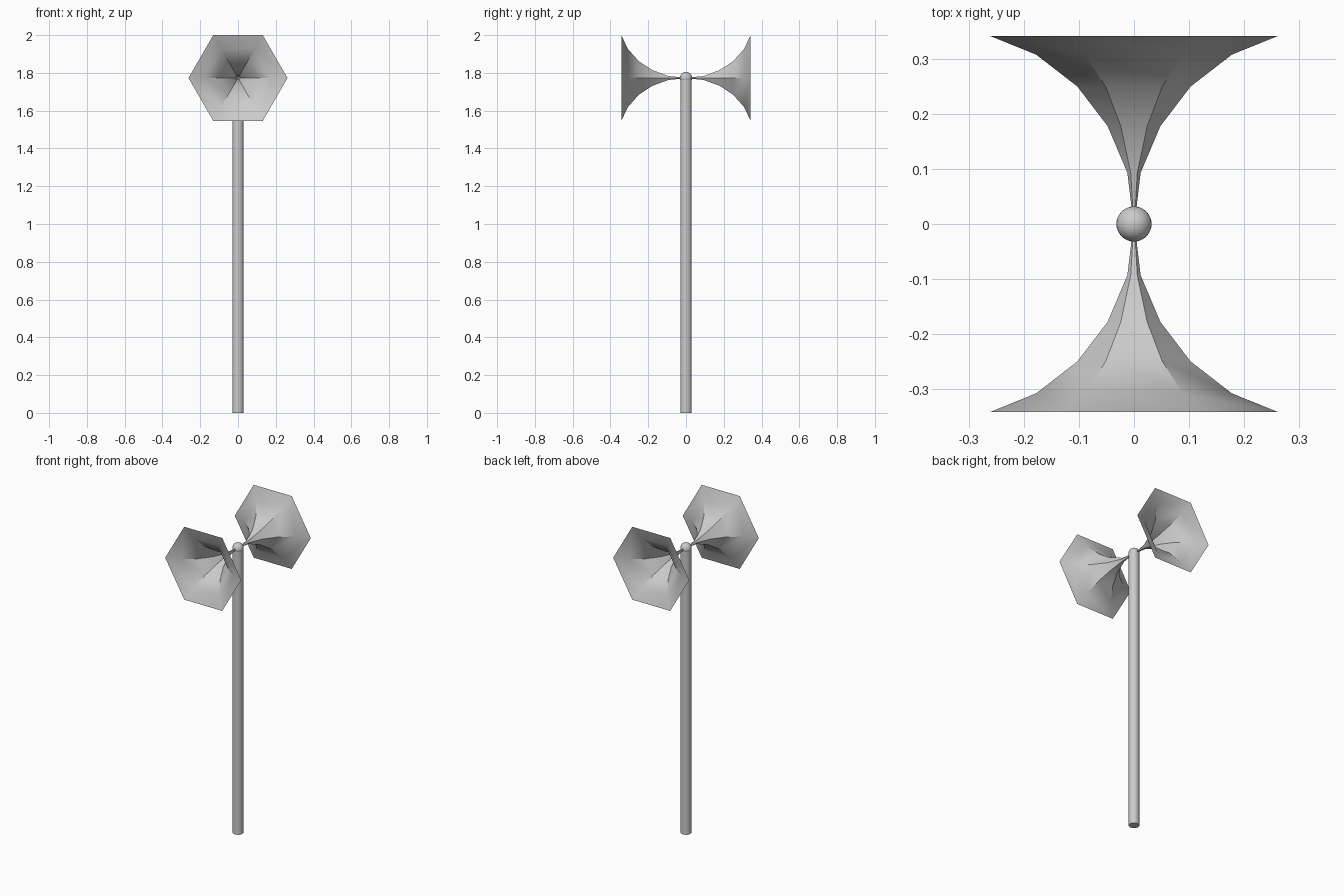
import bpy, bmesh, math

if "Cube" in bpy.data.objects:
    bpy.data.objects.remove(bpy.data.objects["Cube"])

HORN_Z = 1.773
# (distance from pole axis, corner radius) along the flared horn
PROFILE = [(0.0, 0.001), (0.093, 0.012), (0.178, 0.048),
           (0.25, 0.103), (0.308, 0.178), (0.342, 0.262)]
SIDES = 6


def smooth(obj):
    bpy.ops.object.select_all(action='DESELECT')
    obj.select_set(True)
    bpy.context.view_layer.objects.active = obj
    bpy.ops.object.shade_smooth_by_angle(angle=math.radians(30))


def make_horn(name, side):
    """Open six-sided flared horn pointing along side * y."""
    bm = bmesh.new()
    rings = []
    for d, r in PROFILE:
        rings.append([bm.verts.new((r * math.cos(math.tau * i / SIDES), side * d,
                                    HORN_Z + r * math.sin(math.tau * i / SIDES)))
                      for i in range(SIDES)])
    for a, b in zip(rings, rings[1:]):
        for i in range(SIDES):
            j = (i + 1) % SIDES
            quad = (a[i], b[i], b[j], a[j])
            bm.faces.new(quad if side > 0 else quad[::-1])
    mesh = bpy.data.meshes.new(name)
    bm.to_mesh(mesh)
    bm.free()
    obj = bpy.data.objects.new(name, mesh)
    bpy.context.collection.objects.link(obj)
    smooth(obj)


# Pole
bpy.ops.mesh.primitive_cylinder_add(vertices=32, radius=0.03, depth=HORN_Z,
                                    location=(0, 0, HORN_Z / 2))
pole = bpy.context.object
pole.name = "pole"
smooth(pole)

# Ball cap on the pole
bpy.ops.mesh.primitive_uv_sphere_add(segments=32, ring_count=16, radius=0.032,
                                     location=(0, 0, HORN_Z))
cap = bpy.context.object
cap.name = "ball_cap"
smooth(cap)

# Front and back horns
make_horn("front_horn", -1)
make_horn("back_horn", 1)
